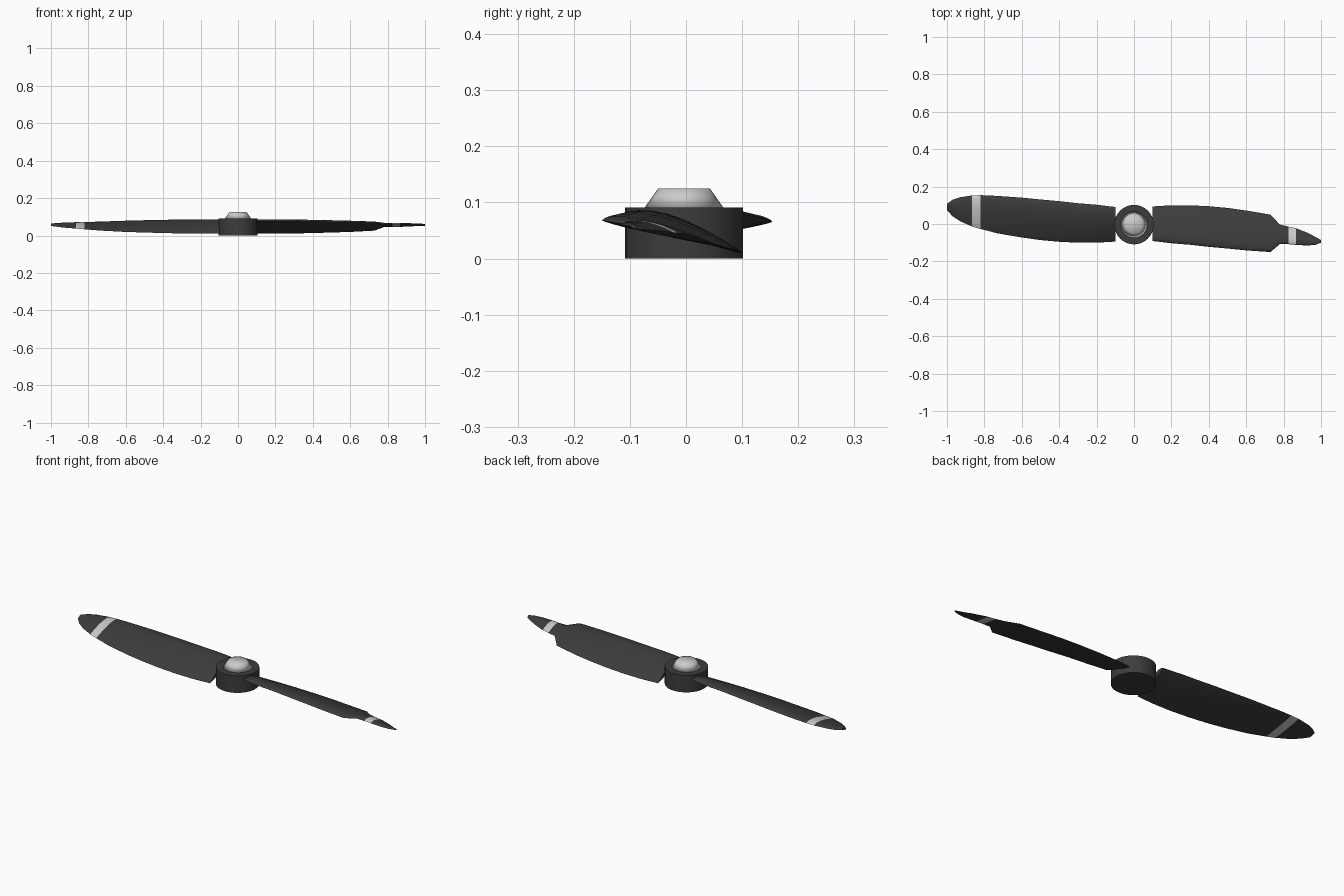
import bpy, bmesh, math
from mathutils import Matrix

if "Cube" in bpy.data.objects:
    bpy.data.objects.remove(bpy.data.objects["Cube"])


def material(name, v):
    m = bpy.data.materials.new(name)
    m.diffuse_color = (v, v, v * 1.03, 1)
    m.use_nodes = True
    m.node_tree.nodes["Principled BSDF"].inputs["Base Color"].default_value = m.diffuse_color
    return m


dark = material("dark_grey", 0.045)
light = material("light_grey", 0.55)
CY = -0.0035


def finish(name, bm, mats, angle=None):
    bmesh.ops.recalc_face_normals(bm, faces=bm.faces)
    me = bpy.data.meshes.new(name)
    bm.to_mesh(me)
    bm.free()
    for m in mats:
        me.materials.append(m)
    ob = bpy.data.objects.new(name, me)
    bpy.context.collection.objects.link(ob)
    for o in bpy.context.selected_objects:
        o.select_set(False)
    ob.select_set(True)
    bpy.context.view_layer.objects.active = ob
    if angle is None:
        bpy.ops.object.shade_smooth()
    else:
        bpy.ops.object.shade_smooth_by_angle(angle=math.radians(angle))
    return ob


def drum(name, r1, r2, z0, z1, mat, angle):
    bm = bmesh.new()
    bmesh.ops.create_cone(bm, cap_ends=True, segments=32, radius1=r1, radius2=r2,
                          depth=z1 - z0,
                          matrix=Matrix.Translation((0, CY, (z0 + z1) / 2)))
    return finish(name, bm, [mat], angle)


# Hub and cap
drum("hub", 0.1055, 0.1055, 0, 0.091, dark, 35)
drum("hub_cap", 0.070, 0.046, 0.091, 0.125, light, None)

# Blade stations: x, high edge y, low edge y, high edge z, low edge z, thickness
inner = [
    (.10, -.091, .094, .078, .010, .024), (.20, -.103, .100, .078, .010, .025),
    (.30, -.111, .100, .077, .011, .025), (.40, -.122, .095, .075, .013, .025),
    (.50, -.131, .086, .073, .016, .024), (.60, -.141, .072, .071, .019, .022),
    (.73, -.150, .050, .068, .026, .018)]
full_tip = [
    (.78, -.153, .037, .067, .030, .016), (.82, -.154, .027, .066, .033, .015),
    (.865, -.153, .014, .065, .037, .014), (.93, -.143, -.015, .063, .042, .012),
    (.97, -.130, -.042, .061, .047, .010), (1.0, -.108, -.073, .059, .051, .007)]
cut_tip = [
    (.78, -.107, -.003, .061, .045, .012), (.825, -.108, -.014, .061, .045, .012),
    (.865, -.112, -.022, .061, .046, .011), (.93, -.115, -.048, .060, .049, .009),
    (.97, -.111, -.069, .059, .051, .008), (1.0, -.100, -.086, .058, .052, .006)]
N = 10


def section(x, ya, yb, za, zb, th):
    """Closed airfoil loop: arched top, slightly bulged underside."""
    def pt(t, k):
        h = th * k * math.sin(math.pi * t ** 0.75) ** 0.8 if 0 < t < 1 else 0
        return (x, ya + (yb - ya) * t, za + (zb - za) * t + h)
    ts = [(1 - math.cos(math.pi * i / N)) / 2 for i in range(N + 1)]
    return [pt(t, 1) for t in ts] + [pt(t, -0.25) for t in ts[-2:0:-1]]


def blade(name, stations, turn):
    bm = bmesh.new()
    loops = [[bm.verts.new(p) for p in section(*s)] for s in stations]
    n = len(loops[0])
    for j, (a, b) in enumerate(zip(loops, loops[1:])):
        for i in range(n):
            k = (i + 1) % n
            f = bm.faces.new((a[i], a[k], b[k], b[i]))
            # painted stripe near the tip
            f.material_index = int(stations[j][0] > .8 and stations[j + 1][0] < .9)
    bm.faces.new(loops[0])
    bm.faces.new(loops[-1][::-1])
    bmesh.ops.rotate(bm, verts=bm.verts, matrix=Matrix.Rotation(turn, 3, 'Z'))
    return finish(name, bm, [dark, light], 35)


# Broken-tip blade on +x, whole blade on -x
blade("stepped_blade", inner + cut_tip, 0)
blade("full_blade", inner + full_tip, math.pi)
